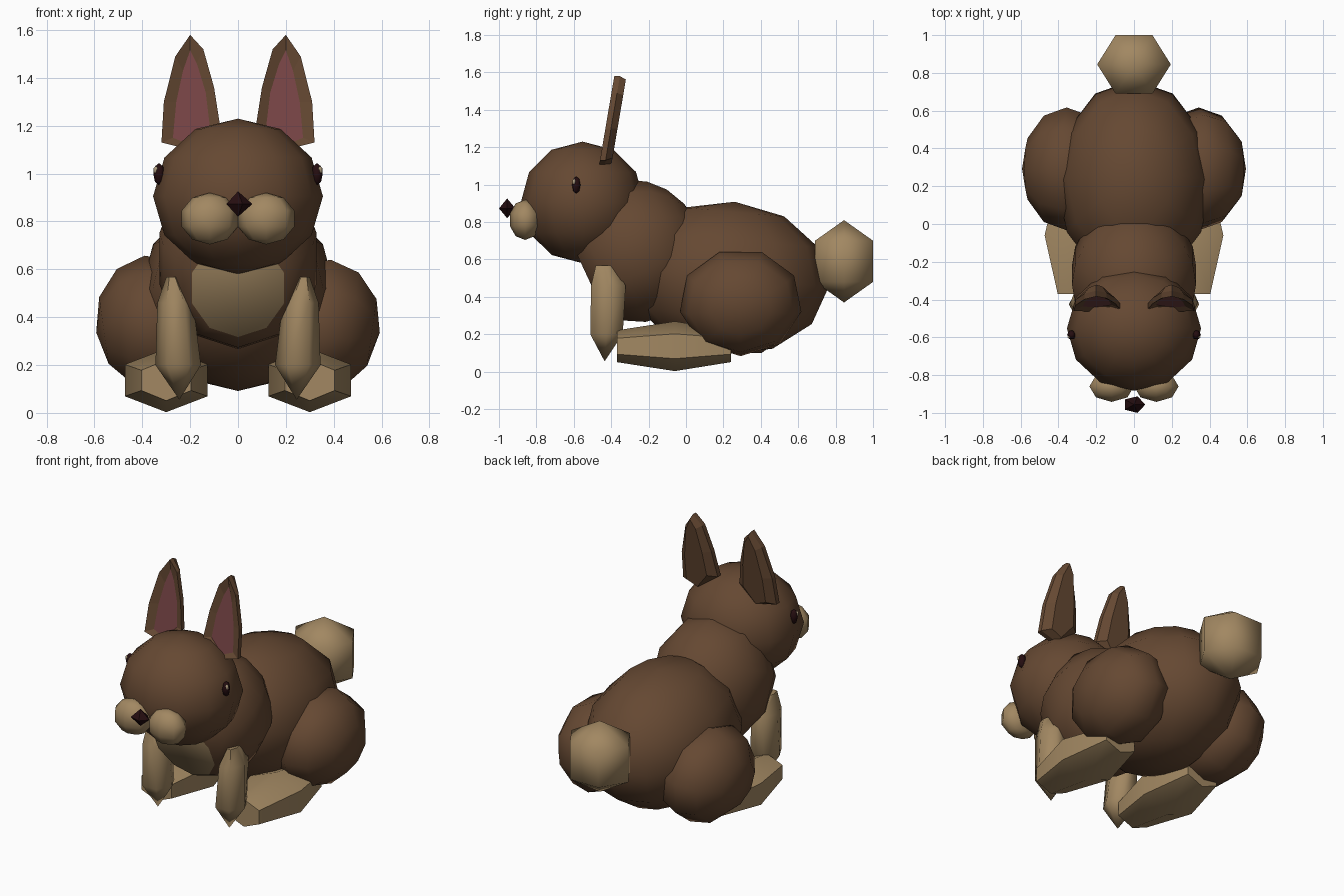
import bpy, bmesh, math
from mathutils import Matrix, Vector

if "Cube" in bpy.data.objects:
    bpy.data.objects.remove(bpy.data.objects["Cube"])


def material(name, rgb):
    m = bpy.data.materials.new(name)
    m.diffuse_color = (*rgb, 1)
    m.use_nodes = True
    m.node_tree.nodes["Principled BSDF"].inputs["Base Color"].default_value = m.diffuse_color
    return m


BROWN = material("brown fur", (0.13, 0.065, 0.032))
TAN = material("tan fur", (0.36, 0.245, 0.122))
PINK = material("inner ear pink", (0.185, 0.058, 0.06))
DARK = material("dark nose", (0.018, 0.004, 0.005))
CREAM = material("eye shine", (0.42, 0.33, 0.21))


def finish(name, bm, mats, smooth=True):
    bmesh.ops.recalc_face_normals(bm, faces=bm.faces[:])
    for f in bm.faces:
        f.smooth = smooth and f.material_index == 0
    me = bpy.data.meshes.new(name)
    bm.to_mesh(me)
    bm.free()
    for m in mats:
        me.materials.append(m)
    ob = bpy.data.objects.new(name, me)
    bpy.context.collection.objects.link(ob)
    return ob


def lathe(rings, segs, phase=0.0):
    """Stack of elliptical rings (cx, cy, z, rx, ry); a zero radius makes a tip."""
    bm = bmesh.new()
    loops = []
    for cx, cy, z, rx, ry in rings:
        if rx < 1e-5:
            loops.append([bm.verts.new((cx, cy, z))])
        else:
            angles = [phase + math.tau * i / segs for i in range(segs)]
            loops.append([bm.verts.new((cx + rx * math.cos(a), cy + ry * math.sin(a), z))
                          for a in angles])
    for a, b in zip(loops, loops[1:]):
        for i in range(segs):
            quad = [a[i % len(a)], a[(i + 1) % len(a)], b[(i + 1) % len(b)], b[i % len(b)]]
            bm.faces.new(list(dict.fromkeys(quad)))
    for end in (loops[0], loops[-1]):
        if len(end) > 2:
            bm.faces.new(end)
    return bm


def ball_rings(n, r, start=0):
    rings = []
    for k in range(start, n + 1):
        t = math.pi * k / n
        s = math.sin(t) if 0 < k < n else 0
        rings.append((0, 0, r[2] * math.cos(t), r[0] * s, r[1] * s))
    return rings


def ball(name, loc, r, mat, segs=12, n=6, rot=None, phase=0.0, smooth=True):
    bm = lathe(ball_rings(n, r), segs, phase)
    bm.transform(Matrix.Translation(loc) @ (rot or Matrix()))
    return finish(name, bm, [mat], smooth)


# Body, slightly tipped down at the back
ball("body", (0, 0.225, 0.5), (0.41, 0.54, 0.41), BROWN,
     rot=Matrix.Rotation(math.radians(-5), 4, 'X'))

# Chest: its axis points forward and down, ending in a flat tan bib
bm = lathe(ball_rings(10, (0.345, 0.385, 0.36), start=2), 10, math.radians(18))
bib = max(bm.faces, key=lambda f: f.calc_center_median().z)
bib.material_index = 1
bm.transform(Matrix.Translation((0, -0.27, 0.645))
             @ Matrix.Rotation(math.radians(115), 4, 'X'))
finish("chest", bm, [BROWN, TAN])

# Head and nose
ball("head", (0, -0.553, 0.905), (0.355, 0.33, 0.325), BROWN)
ball("nose", (0, -0.956, 0.873), (0.06, 0.046, 0.053), DARK, segs=5, n=2, smooth=False)

# Tail
ball("tail", (0, 0.845, 0.59), (0.225, 0.207, 0.22), TAN, segs=6, n=3)

# Ear outlines (x, z): rim and pink inset
RIM = [(0.2, 1.1), (0.32, 1.13), (0.31, 1.3), (0.262, 1.49), (0.2, 1.58),
       (0.145, 1.52), (0.1, 1.36), (0.075, 1.2)]
INSET = [(0.2, 1.12), (0.272, 1.15), (0.258, 1.3), (0.23, 1.43), (0.2, 1.515),
         (0.172, 1.46), (0.135, 1.34), (0.118, 1.2)]


def ear(name, side):
    bm = bmesh.new()

    def loop(points, depth):
        return [bm.verts.new((side * x, -0.465 + (z - 1.1) * 0.17 + depth, z))
                for x, z in points]

    back = [(0.2 + (x - 0.2) * 0.6, 1.32 + (z - 1.32) * 0.93) for x, z in RIM]
    loops = [loop(INSET, 0.02), loop(RIM, 0), loop(RIM, 0.03), loop(back, 0.065)]
    pink = bm.faces.new(loops[0])
    bm.faces.new(loops[-1])
    for a, b in zip(loops, loops[1:]):
        for i in range(len(a)):
            j = (i + 1) % len(a)
            bm.faces.new((a[i], a[j], b[j], b[i]))
    pink.material_index = 1
    finish(name, bm, [BROWN, PINK], smooth=False)


for side, label in ((-1, "left"), (1, "right")):
    ear(label + "_ear", side)
    # Face details
    ball(label + "_cheek", (side * 0.118, -0.86, 0.812), (0.124, 0.086, 0.108), TAN, segs=8, n=5)
    ball(label + "_eye", (side * 0.33, -0.587, 0.998), (0.024, 0.026, 0.046), DARK, segs=6, n=4)
    ball(label + "_eye_shine", (side * 0.342, -0.598, 1.015), (0.012, 0.01, 0.018), CREAM,
         segs=6, n=3)
    # Thigh, with its pole pointing outwards
    ball(label + "_thigh", (side * 0.35, 0.292, 0.37), (0.29, 0.33, 0.245), BROWN, segs=9, n=6,
         rot=Matrix.Rotation(side * math.radians(98), 4, 'Y'))
    # Front leg: pointed at the bottom, blunt at the top
    leg = [(side * 0.245, -0.435, 0.055, 0, 0), (side * 0.25, -0.425, 0.2, 0.095, 0.1),
           (side * 0.262, -0.415, 0.46, 0.075, 0.107), (side * 0.275, -0.435, 0.567, 0.025, 0.055)]
    finish(label + "_front_leg", lathe(leg, 6), [TAN])
    # Hind foot: six-sided barrel lying along y
    foot = [(0, 0, 0.37, 0.12, 0.085), (0, 0, 0.06, 0.2, 0.133), (0, 0, -0.24, 0.12, 0.085)]
    bm = lathe(foot, 6, math.radians(30))
    bm.transform(Matrix.Translation((side * 0.3, 0, 0.136))
                 @ Matrix.Rotation(math.radians(90), 4, 'X'))
    finish(label + "_hind_foot", bm, [TAN])

# Keep hard edges on the rounded parts sharp
bpy.ops.object.select_all(action='DESELECT')
for ob in bpy.data.objects:
    if ob.name != "nose" and "ear" not in ob.name.split("_"):
        ob.select_set(True)
        bpy.context.view_layer.objects.active = ob
bpy.ops.object.shade_smooth_by_angle(angle=math.radians(65))
